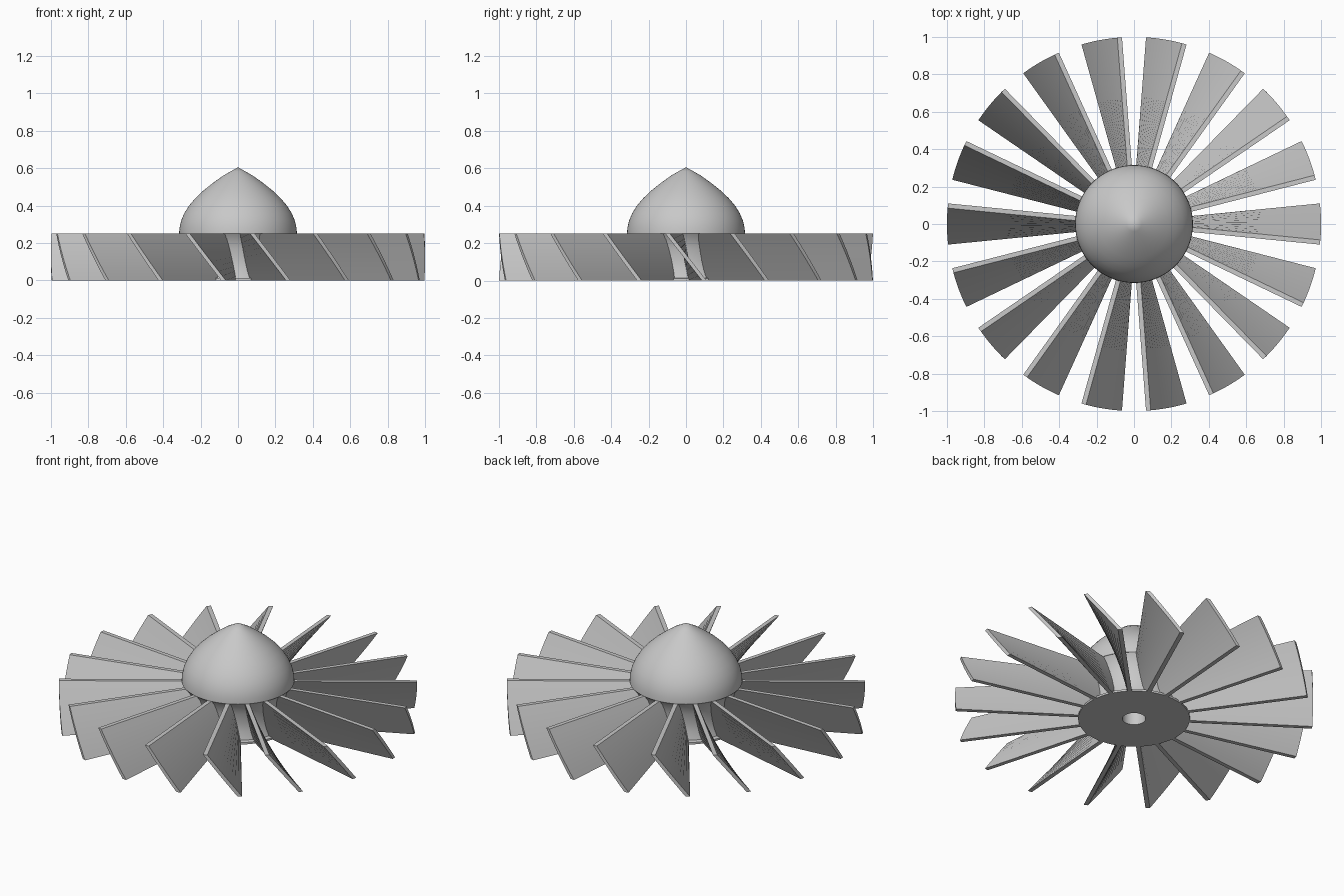
import bpy, bmesh
from math import radians, sin, cos, tau

if "Cube" in bpy.data.objects:
    bpy.data.objects.remove(bpy.data.objects["Cube"])

grey = bpy.data.materials.new("light_grey")
grey.use_nodes = True
colour = (0.58, 0.58, 0.58, 1)
grey.diffuse_color = colour
grey.node_tree.nodes["Principled BSDF"].inputs["Base Color"].default_value = colour

BLADES = 18
HEIGHT = 0.25


def finish(name, bm, angle=30):
    bmesh.ops.remove_doubles(bm, verts=bm.verts, dist=1e-5)
    bmesh.ops.recalc_face_normals(bm, faces=bm.faces)
    mesh = bpy.data.meshes.new(name)
    bm.to_mesh(mesh)
    bm.free()
    mesh.materials.append(grey)
    obj = bpy.data.objects.new(name, mesh)
    bpy.context.collection.objects.link(obj)
    bpy.ops.object.select_all(action='DESELECT')
    obj.select_set(True)
    bpy.context.view_layer.objects.active = obj
    bpy.ops.object.shade_smooth_by_angle(angle=radians(angle))
    return obj


def lathe(name, profile, sides=72):
    bm = bmesh.new()
    verts = [bm.verts.new((r, 0, z)) for r, z in profile]
    edges = [bm.edges.new(pair) for pair in zip(verts, verts[1:])]
    bmesh.ops.spin(bm, geom=verts + edges, cent=(0, 0, 0), axis=(0, 0, 1),
                   angle=tau, steps=sides, use_duplicate=False)
    return finish(name, bm)


# Waisted hub with a base flange and a blind shaft bore
lathe("hub", [(0, 0.2), (0.065, 0.2), (0.065, 0), (0.312, 0), (0.312, 0.012),
              (0.285, 0.014), (0.272, 0.06), (0.27, 0.11), (0.277, 0.17),
              (0.292, 0.22), (0.312, HEIGHT), (0, HEIGHT)])

# Pointed nose cone
lathe("nose_cone", [(0, HEIGHT), (0.315, HEIGHT), (0.313, 0.28), (0.304, 0.32),
                    (0.287, 0.36), (0.262, 0.4), (0.228, 0.44), (0.186, 0.48),
                    (0.136, 0.52), (0.08, 0.56), (0.04, 0.583), (0, 0.605)])


# Helical blade: a stack of thin radial sections, turned with height
def blade(name, heading, root=0.24, half=0.0125, steps=10):
    bm = bmesh.new()
    rings = []
    for i in range(steps + 1):
        t = i / steps
        a = heading + radians(5.6 - 11.2 * t)
        ring = []
        for r, side in ((root, -1), (1, -1), (1, 1), (root, 1)):
            b = a + side * half / r
            ring.append(bm.verts.new((r * cos(b), r * sin(b), HEIGHT * t)))
        rings.append(ring)
    for low, high in zip(rings, rings[1:]):
        for k in range(4):
            n = (k + 1) % 4
            bm.faces.new((low[k], low[n], high[n], high[k]))
    bm.faces.new(rings[0])
    bm.faces.new(rings[-1])
    finish(name, bm)


for i in range(BLADES):
    blade(f"blade_{i + 1}", tau * i / BLADES)
